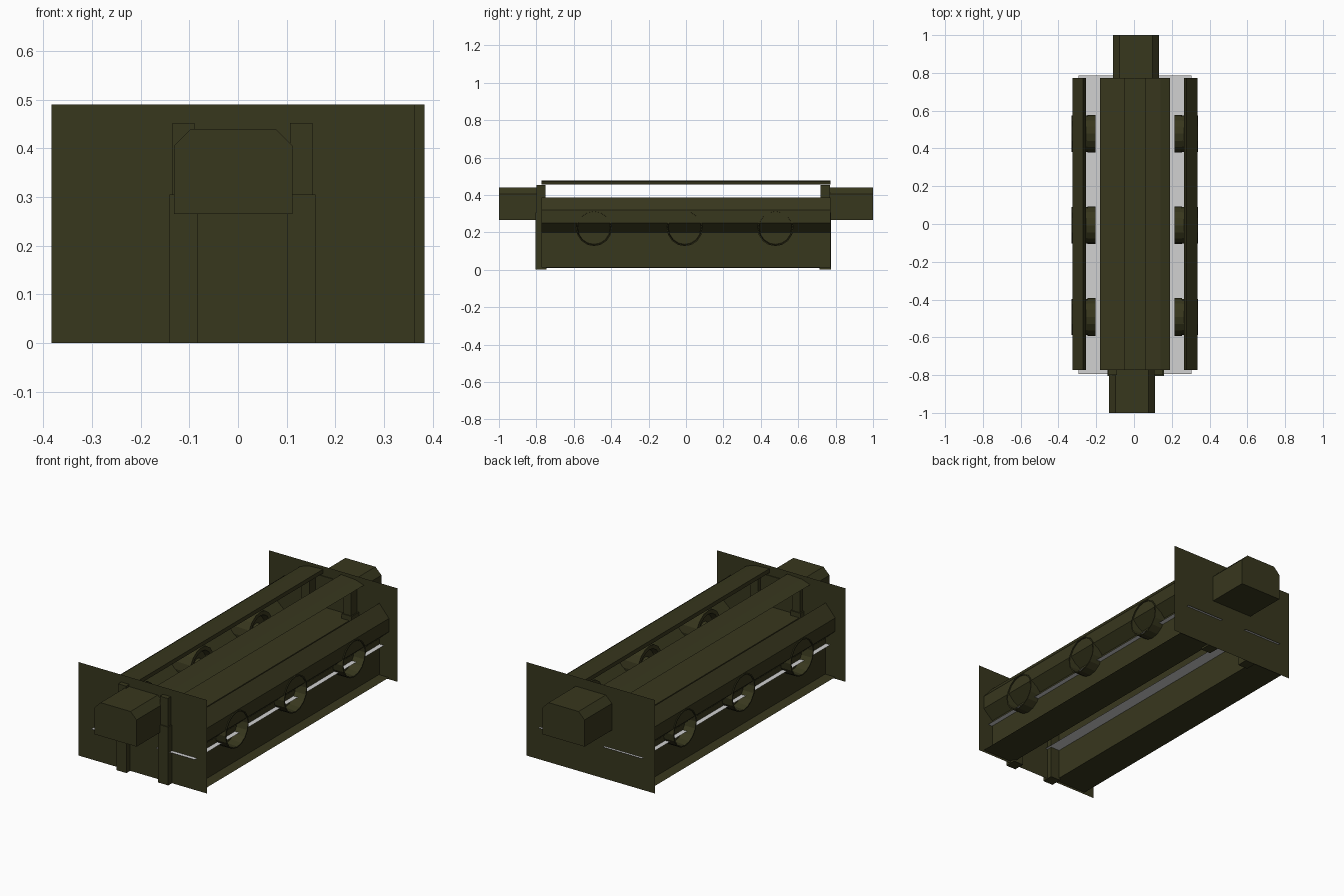
import bpy, bmesh, math

if "Cube" in bpy.data.objects:
    bpy.data.objects.remove(bpy.data.objects["Cube"])

def material(name, col):
    m = bpy.data.materials.new(name)
    m.diffuse_color = (*col, 1)
    m.use_nodes = True
    m.node_tree.nodes["Principled BSDF"].inputs["Base Color"].default_value = m.diffuse_color
    return m

OLIVE = material("olive_drab", (0.039, 0.038, 0.0125))
GREY = material("light_grey", (0.64, 0.64, 0.64))

def make(name, verts, faces, mat=OLIVE, fix=True):
    me = bpy.data.meshes.new(name)
    me.from_pydata(verts, [], faces)
    if fix:
        bm = bmesh.new()
        bm.from_mesh(me)
        bmesh.ops.recalc_face_normals(bm, faces=bm.faces)
        bm.to_mesh(me)
        bm.free()
    me.materials.append(mat)
    ob = bpy.data.objects.new(name, me)
    bpy.context.collection.objects.link(ob)
    return ob

def prism(name, pts, y0, y1, closed=True):
    """Extrude an (x, z) profile along y."""
    n = len(pts)
    v = [(x, y0, z) for x, z in pts] + [(x, y1, z) for x, z in pts]
    f = [(i, (i + 1) % n, (i + 1) % n + n, i + n) for i in range(n if closed else n - 1)]
    if closed:
        f += [tuple(range(n)), tuple(range(n, 2 * n))]
    return make(name, v, f)

def box(name, x0, x1, y0, y1, z0, z1):
    return prism(name, [(x0, z0), (x1, z0), (x1, z1), (x0, z1)], y0, y1)

def lathe(name, pts, y, z, side, n=16):
    """Spin an (x, radius) profile about an x axis line."""
    v, f = [], []
    for x, r in pts:
        for i in range(n):
            a = 2 * math.pi * i / n
            v.append((CX + side * x, y + r * math.cos(a), z + r * math.sin(a)))
    for k in range(len(pts) - 1):
        for i in range(n):
            j = (i + 1) % n
            f.append((k * n + i, k * n + j, k * n + n + j, k * n + n + i))
    f.append(tuple(range((len(pts) - 1) * n, len(pts) * n)))
    return make(name, v, f)

CX = 0.005   # the inner frame sits slightly off centre
L = 0.772    # half length of the frame

for s in (-1, 1):
    end = "front" if s < 0 else "rear"
    # thin end plates, offset oppositely
    x0, x1 = sorted((s * -0.363, s * 0.383))
    y = s * 0.774
    make(end + "_plate", [(x0, y, 0), (x1, y, 0), (x1, y, 0.49), (x0, y, 0.49)],
         [(0, 1, 2, 3)], fix=False)
    # chamfered coupling block
    prof = [(-0.112, 0.265), (0.132, 0.265), (0.132, 0.405), (0.097, 0.44),
            (-0.077, 0.44), (-0.112, 0.405)]
    prism(end + "_block", [(s * x, z) for x, z in prof], s * 0.77, s * 1.0)
    # stepped support posts
    yc = -0.775 if s < 0 else 0.744
    for k, px in (("left", -0.112), ("right", 0.13)):
        box(f"{end}_{k}_post_lower", px - 0.029, px + 0.029, yc - 0.03, yc + 0.03, 0, 0.305)
        box(f"{end}_{k}_post_upper", px - 0.023, px + 0.023, yc - 0.025, yc + 0.025, 0.305, 0.452)

# low central channel between the rails, open underneath
prism("central_channel", [(CX - 0.14, 0.01), (CX - 0.14, 0.28), (CX + 0.14, 0.28), (CX + 0.14, 0.01)],
      -L, L, closed=False)

for s, k in ((-1, "left"), (1, "right")):
    # sloped top rail, leaving a slot along the centre
    rail = [(0.052, 0.455), (0.052, 0.476), (0.135, 0.471), (0.185, 0.455)]
    prism(k + "_top_rail", [(CX + s * x, z) for x, z in rail], -L, L)
    # folded side panel: inner lip, shoulder, outer face, undercut, lower wall
    side = [(0.26, 0.34), (0.274, 0.385), (0.33, 0.32), (0.33, 0.25), (0.274, 0.2), (0.274, 0.012)]
    prism(k + "_side_panel", [(CX + s * x, z) for x, z in side], -L, L, closed=False)
    prism(k + "_floor_strip", [(CX + s * 0.14, 0.01), (CX + s * 0.33, 0.01)], -L, L, closed=False)
    # pale board
    a, b = CX + s * 0.075, CX + s * 0.3
    make(k + "_board", [(a, -0.795, 0.17), (b, -0.795, 0.17), (b, 0.787, 0.17), (a, 0.787, 0.17)],
         [(0, 1, 2, 3)], GREY, fix=False)
    # recessed rollers with hubs
    for i in range(3):
        y = -0.492 + 0.485 * i
        lathe(f"{k}_roller_{i}", [(0.335, 0.09), (0.335, 0.096), (0.25, 0.096), (0.25, 0.1),
              (0.21, 0.1), (0.21, 0.08), (0.235, 0.07), (0.235, 0.035), (0.22, 0.03)],
              y, 0.222, s)
        lathe(f"{k}_roller_bore_{i}", [(0.335, 0.09), (0.26, 0.085)], y, 0.222, s)
